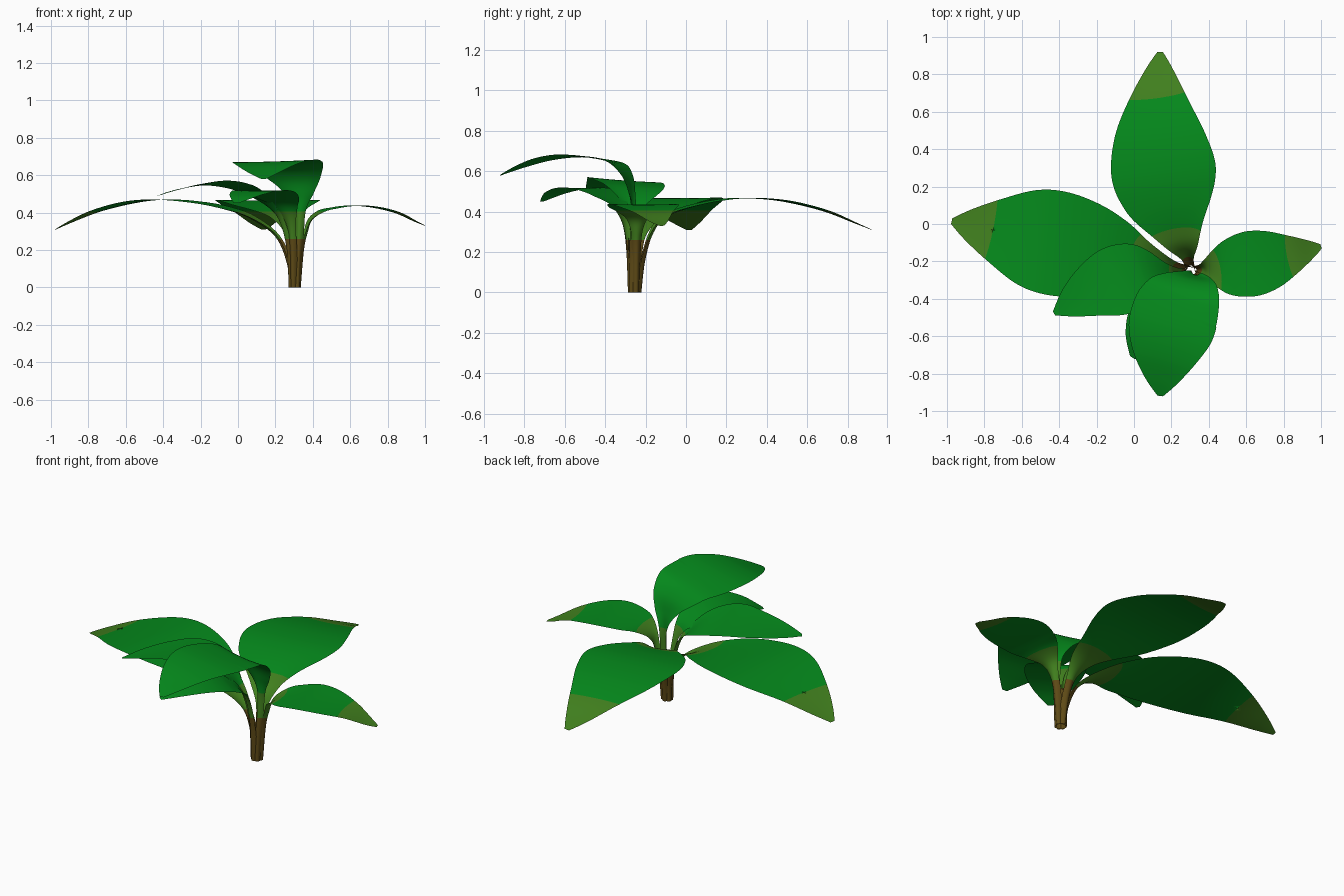
import bpy, bmesh, math
from mathutils import Vector

if "Cube" in bpy.data.objects:
    bpy.data.objects.remove(bpy.data.objects["Cube"])


def srgb(r, g, b):
    def lin(c):
        c /= 255
        return c / 12.92 if c <= 0.04045 else ((c + 0.055) / 1.055) ** 2.4
    return (lin(r), lin(g), lin(b), 1)


def material(name, colour):
    m = bpy.data.materials.new(name)
    m.diffuse_color = colour
    m.use_nodes = True
    m.node_tree.nodes["Principled BSDF"].inputs["Base Color"].default_value = m.diffuse_color
    return m


MATS = [material("brown stem", srgb(94, 74, 22)),
        material("olive green", srgb(65, 128, 30)),
        material("leaf green", srgb(5, 138, 28))]
BANDS = (0.26, 0.407)            # heights where the colour changes
CENTRE = Vector((0.303, -0.255, 0))
STEPS, ACROSS = 7, 10


def catmull(p, i, t):
    a, b, c, d = (Vector(p[min(max(i + k, 0), len(p) - 1)]) for k in (-1, 0, 1, 2))
    return 0.5 * (2 * b + (c - a) * t + (2 * a - 5 * b + 4 * c - d) * t * t
                  + (3 * b - a - 3 * c + d) * t ** 3)


def leaf(name, tip, start_angle, bend, roll, pts):
    """Stalk and blade as one sheet; pts = (distance out, height, half width)."""
    out = Vector((tip[0], tip[1], 0)) - CENTRE
    length = out.length
    out.normalize()
    side = Vector((-out.y, out.x, 0))
    a = math.radians(start_angle)
    foot = Vector((math.cos(a), math.sin(a), 0)) * 0.034
    # sample the spine
    samples = [catmull(pts, i, k / STEPS) for i in range(len(pts) - 1) for k in range(STEPS)]
    samples.append(Vector(pts[-1]))
    spine = []
    for d, z, w in samples:
        f = min(max(d / length, 0), 1)
        fade = max(0, 1 - f * 3)
        spine.append(CENTRE + foot * fade + out * d
                     + side * bend * math.sin(math.pi * f) + Vector((0, 0, z)))
    # sweep a curled section that flattens into the blade
    bm = bmesh.new()
    rows = []
    for i, p in enumerate(spine):
        tan = (spine[min(i + 1, len(spine) - 1)] - spine[max(i - 1, 0)]).normalized()
        w = max(samples[i].z, 0.004)
        # the stalk foot faces the middle of the bundle
        mix = min(max(1 - p.z / 0.3, 0), 1)
        s0 = side.lerp(Vector((-math.sin(a), math.cos(a), 0)), mix)
        s = (s0 - tan * s0.dot(tan)).normalized()
        n = tan.cross(s).normalized()
        s = (s + n * roll * (1 - mix)).normalized()
        # curl fades out along the stalk
        curl = 0.026 * max(0, 1 - i / (len(spine) * 0.5)) + 0.003 * min(1, w / 0.1)
        row = []
        for j in range(ACROSS + 1):
            u = 2 * j / ACROSS - 1
            row.append(bm.verts.new(p + s * w * u + n * curl * u * u))
        rows.append(row)
    for r, q in zip(rows, rows[1:]):
        for j in range(ACROSS):
            bm.faces.new((r[j], q[j], q[j + 1], r[j + 1]))
    bmesh.ops.reverse_faces(bm, faces=bm.faces[:])
    for v in bm.verts:
        v.co.z = max(v.co.z, 0)
    # cut clean colour boundaries, then colour by height
    for z in BANDS:
        bmesh.ops.bisect_plane(bm, geom=bm.verts[:] + bm.edges[:] + bm.faces[:],
                               plane_co=(0, 0, z), plane_no=(0, 0, 1))
    for f in bm.faces:
        f.smooth = True
        f.material_index = sum(f.calc_center_median().z > z for z in BANDS)
    mesh = bpy.data.meshes.new(name)
    bm.to_mesh(mesh)
    bm.free()
    for m in MATS:
        mesh.materials.append(m)
    ob = bpy.data.objects.new(name, mesh)
    bpy.context.collection.objects.link(ob)


leaf("left_leaf", (-1.0, 0.02), 150, 0, 0, [
    (0, 0, .024), (.01, .12, .025), (.08, .27, .03), (.23, .37, .10), (.38, .42, .19),
    (.56, .455, .255), (.74, .467, .28), (.9, .452, .255), (1.08, .407, .165),
    (1.22, .35, .08), (1.306, .31, .015)])

leaf("right_leaf", (1.0, -0.12), 20, -0.02, 0, [
    (0, 0, .022), (.02, .2, .024), (.045, .3, .03), (.07, .36, .055), (.13, .4, .11),
    (.2, .42, .15), (.32, .435, .175), (.44, .425, .155), (.56, .395, .1),
    (.66, .35, .045), (.71, .33, .012)])

leaf("back_leaf", (0.14, 0.92), 90, 0.07, 0, [
    (0, 0, .024), (.02, .15, .025), (.06, .28, .035), (.12, .36, .08), (.22, .405, .14),
    (.38, .445, .235), (.55, .465, .28), (.75, .452, .24), (.95, .405, .15),
    (1.1, .345, .07), (1.186, .31, .015)])

leaf("front_left_leaf", (-0.43, -0.48), 200, -0.07, 0.07, [
    (0, 0, .022), (.01, .2, .025), (.05, .35, .03), (.11, .43, .06), (.2, .5, .13),
    (.3, .54, .18), (.42, .555, .185), (.55, .54, .14), (.67, .515, .08),
    (.764, .49, .012)])

leaf("lower_front_leaf", (-0.01, -0.715), 250, 0, 0, [
    (0, 0, .022), (.01, .2, .022), (.03, .33, .03), (.07, .42, .07), (.14, .47, .13),
    (.25, .51, .165), (.36, .515, .155), (.47, .49, .10), (.555, .45, .015)])

leaf("upper_front_leaf", (0.14, -0.92), 310, -0.03, 0.03, [
    (0, 0, .022), (0, .2, .023), (-.01, .4, .03), (0, .5, .08), (.03, .58, .14),
    (.1, .64, .195), (.22, .665, .23), (.35, .673, .225), (.48, .655, .17),
    (.6, .615, .09), (.684, .58, .015)])
